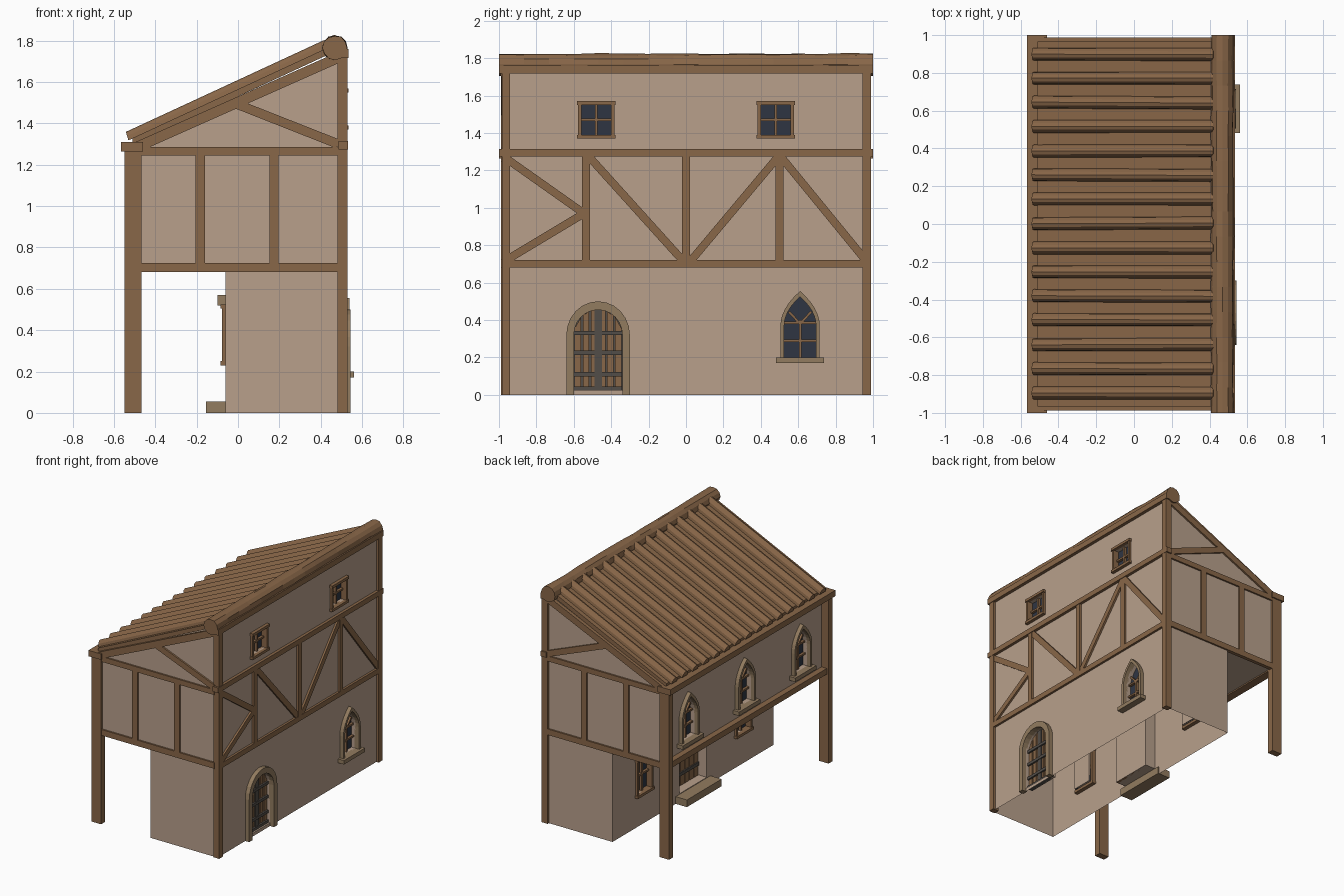
import bpy, bmesh, math, random

if "Cube" in bpy.data.objects:
    bpy.data.objects.remove(bpy.data.objects["Cube"])
random.seed(4)


def mat(name, r, g, b):
    m = bpy.data.materials.new(name)
    m.diffuse_color = (r, g, b, 1)
    m.use_nodes = True
    m.node_tree.nodes["Principled BSDF"].inputs["Base Color"].default_value = m.diffuse_color
    return m


WOOD = mat("wood", 0.25, 0.135, 0.065)
PLASTER = mat("plaster", 0.48, 0.35, 0.26)
STONE = mat("stone", 0.29, 0.20, 0.115)
GLASS = mat("glass", 0.028, 0.036, 0.055)
IRON = mat("iron", 0.085, 0.075, 0.065)
cutters = []


def solid(name, a, b, m):
    """Closed solid between two matching 3D loops."""
    bm = bmesh.new()
    va, vb = [bm.verts.new(p) for p in a], [bm.verts.new(p) for p in b]
    n = len(va)
    bm.faces.new(va)
    bm.faces.new(vb[::-1])
    for i in range(n):
        bm.faces.new((va[i], vb[i], vb[(i + 1) % n], va[(i + 1) % n]))
    bmesh.ops.recalc_face_normals(bm, faces=bm.faces)
    me = bpy.data.meshes.new(name)
    bm.to_mesh(me)
    bm.free()
    me.materials.append(m)
    ob = bpy.data.objects.new(name, me)
    bpy.context.collection.objects.link(ob)
    return ob


def prism(name, axis, pts, d0, d1, m):
    """Extrude a flat outline (horizontal, z) along x or y."""
    put = (lambda p, d: (d, p[0], p[1])) if axis == 'x' else (lambda p, d: (p[0], d, p[1]))
    return solid(name, [put(p, d0) for p in pts], [put(p, d1) for p in pts], m)


def rect(a0, a1, z0, z1):
    return [(a0, z0), (a1, z0), (a1, z1), (a0, z1)]


def box(name, x0, x1, y0, y1, z0, z1, m):
    return prism(name, 'x', rect(y0, y1, z0, z1), x0, x1, m)


def bar(name, axis, a, b, w, d0, d1, m=WOOD):
    dx, dz = b[0] - a[0], b[1] - a[1]
    k = w / 2 / math.hypot(dx, dz)
    nx, nz = -dz * k, dx * k
    pts = [(a[0] + nx, a[1] + nz), (a[0] - nx, a[1] - nz), (b[0] - nx, b[1] - nz), (b[0] + nx, b[1] + nz)]
    return prism(name, axis, pts, d0, d1, m)


def arch(c, hw, z0, zs, z1, pointed):
    """Arched outline from the bottom left over the top to the bottom right."""
    left = []
    for i in range(7):
        t = i / 6
        if pointed:
            left.append((-hw * (1 - t ** 2), zs + (z1 - zs) * t))
        else:
            a = t * math.pi / 2
            left.append((-hw * math.cos(a), zs + (z1 - zs) * math.sin(a)))
    right = [(-u, z) for u, z in left[-2::-1]]
    return [(c + u, z) for u, z in [(-hw, z0)] + left + right + [(hw, z0)]]


def pocket(pts, X, s, depth):
    ob = prism("opening_cutter", 'x', pts, X - s * depth, X + s * 0.06, PLASTER)
    ob.hide_render = True
    cutters.append(ob)


def arched_window(X, s, c, z):
    inner = arch(c, 0.085, z, z + 0.17, z + 0.325, True)
    outer = arch(c, 0.105, z, z + 0.17, z + 0.355, True)
    pocket(inner, X, s, 0.05)
    prism("window_surround", 'x', outer + inner[::-1], X - s * 0.01, X + s * 0.03, STONE)
    prism("window_glass", 'x', inner, X - s * 0.049, X - s * 0.035, GLASS)
    box("window_sill", X - s * 0.01, X + s * 0.05, c - 0.128, c + 0.128, z - 0.03, z, STONE)
    lead = [((0, 0), (0, 0.19)), ((-0.085, 0.09), (0.085, 0.09)), ((-0.084, 0.185), (0.084, 0.185)),
            ((0, 0.18), (-0.06, 0.245)), ((0, 0.18), (0.06, 0.245)), ((0, 0.18), (0, 0.2))]
    for a, b in lead:
        bar("window_muntin", 'x', (c + a[0], z + a[1]), (c + b[0], z + b[1]), 0.013, X - s * 0.04, X - s * 0.015)


def square_window(X, s, c, z0, z1, out):
    pocket(rect(c - 0.08, c + 0.08, z0 + 0.02, z1 - 0.02), X, s, 0.045)
    prism("window_glass", 'x', rect(c - 0.08, c + 0.08, z0 + 0.02, z1 - 0.02), X - s * 0.044, X - s * 0.03, GLASS)
    for z in (z0, z1 - 0.02):
        box("window_cap", X - s * 0.03, X + s * out, c - 0.102, c + 0.102, z, z + 0.02, WOOD)
    for u in (-0.088, 0.088):
        box("window_jamb", X - s * 0.03, X + s * (out - 0.008), c + u - 0.009, c + u + 0.009, z0 + 0.02, z1 - 0.02, WOOD)
    zm = (z0 + z1) / 2
    bar("window_muntin", 'x', (c, z0 + 0.02), (c, z1 - 0.02), 0.014, X - s * 0.035, X - s * 0.01)
    bar("window_muntin", 'x', (c - 0.08, zm), (c + 0.08, zm), 0.014, X - s * 0.035, X - s * 0.01)


XR, XU, XG = 0.51, -0.49, -0.06   # street wall, jettied wall, ground floor wall

# plaster body with the jettied upper floor
body = prism("plaster_walls", 'y', [(XG, 0), (XR, 0), (XR, 1.74), (XU, 1.29), (XU, 0.69), (XG, 0.69)],
             -0.975, 0.975, PLASTER)

# windows
arched_window(XR, 1, 0.61, 0.2)
for c in (-0.68, 0, 0.68):
    arched_window(XU, -1, c, 0.8)
for c in (-0.48, 0.48):
    square_window(XR, 1, c, 1.37, 1.57, 0.025)
for c in (-0.6, 0.6):
    square_window(XG, -1, c, 0.23, 0.525, 0.025)

# arched street door
c = -0.47
inner = arch(c, 0.13, 0.025, 0.32, 0.455, False)
pocket(inner, XR, 1, 0.06)
prism("arch_door_surround", 'x', arch(c, 0.17, 0, 0.32, 0.5, False) + arch(c, 0.13, 0, 0.32, 0.455, False)[::-1],
      XR - 0.01, 0.543, STONE)
prism("arch_door_back", 'x', inner, XR - 0.059, XR - 0.04, IRON)
for i in range(6):
    u = -0.108 + i * 0.0433
    tops = [0.32 + 0.135 * math.sqrt(1 - (v / 0.13) ** 2) for v in (u - 0.017, u + 0.017)]
    prism("arch_door_plank", 'x', [(c + u - 0.017, 0.03), (c + u + 0.017, 0.03), (c + u + 0.017, tops[1]),
                                   (c + u - 0.017, tops[0])], XR - 0.045, XR - 0.025, WOOD)
box("arch_door_strip", XR - 0.04, XR - 0.018, c - 0.02, c + 0.02, 0.03, 0.455, IRON)
for z in (0.035, 0.11, 0.225, 0.33):
    box("arch_door_band", XR - 0.04, XR - 0.012, c - 0.128, c + 0.128, z - 0.011, z + 0.011, IRON)

# recessed door under the jetty, with lintel and step
pocket(rect(-0.165, 0.165, 0.06, 0.52), XG, -1, 0.09)
for i in range(6):
    y = -0.165 + i * 0.055
    box("door_plank", 0.01, 0.028, y + 0.003, y + 0.052, 0.06, 0.52, WOOD)
for z in (0.14, 0.42):
    box("door_band", 0.0, 0.012, -0.16, 0.16, z, z + 0.025, IRON)
box("door_lintel", -0.10, -0.05, -0.2, 0.2, 0.52, 0.57, STONE)
box("door_step", -0.155, -0.05, -0.21, 0.21, 0, 0.055, STONE)

# carve the openings and leave the ground floor open underneath
for cut in cutters:
    mod = body.modifiers.new("opening", 'BOOLEAN')
    mod.operation, mod.solver, mod.object = 'DIFFERENCE', 'EXACT', cut
bpy.context.view_layer.update()
walls = bpy.data.meshes.new_from_object(body.evaluated_get(bpy.context.evaluated_depsgraph_get()))
body.modifiers.clear()
body.data = walls
for cut in cutters:
    bpy.data.objects.remove(cut)
bm = bmesh.new()
bm.from_mesh(walls)
bmesh.ops.delete(bm, geom=[f for f in bm.faces if all(v.co.z < 0.001 for v in f.verts)], context='FACES')
bm.to_mesh(walls)
bm.free()

# corner posts and end-wall framing, mirrored front and back
for s in (-1, 1):
    y0, y1 = sorted((s * 0.94, s * 0.99))
    box("jetty_post", -0.55, -0.467, y0, y1, 0, 1.27, WOOD)
    box("corner_post", 0.48, 0.53, y0 + 0.005, y1, 0, 1.73, WOOD)
    d = (s * 0.96, s * 0.988)
    bar("end_lower_beam", 'y', (-0.47, 0.703), (0.49, 0.703), 0.045, *d)
    bar("end_upper_beam", 'y', (-0.47, 1.265), (0.49, 1.265), 0.04, *d)
    for x in (-0.182, 0.174):
        bar("end_stud", 'y', (x, 0.72), (x, 1.25), 0.045, *d)
    bar("end_rafter", 'y', (-0.49, 1.285), (0.5, 1.725), 0.05, *d)
    bar("end_brace", 'y', (0.485, 1.3), (-0.01, 1.495), 0.045, *d)

# street wall framing
d = (0.49, 0.527)
bar("street_lower_beam", 'x', (-0.97, 0.7), (0.97, 0.7), 0.04, *d)
box("street_upper_beam", 0.485, 0.532, -1, 1, 1.275, 1.315, WOOD)
box("street_top_beam", 0.48, 0.535, -1, 1, 1.717, 1.76, WOOD)
for y in (-0.535, 0, 0.5):
    bar("street_stud", 'x', (y, 0.71), (y, 1.285), 0.042, *d)
for a, b in [((-0.97, 1.27), (-0.545, 0.97)), ((-0.97, 0.715), (-0.545, 0.97)), ((-0.52, 1.275), (-0.01, 0.71)),
             ((0.02, 0.71), (0.49, 1.27)), ((0.51, 1.27), (0.96, 0.72))]:
    bar("street_brace", 'x', a, b, 0.042, d[0], 0.525)

# jetty beams
box("jetty_beam", -0.535, -0.47, -0.95, 0.95, 0.68, 0.725, WOOD)
box("eave_beam", -0.567, -0.46, -1, 1, 1.265, 1.31, WOOD)


# roof deck and rounded tile rolls
def roof_z(x):
    return 1.36 + 0.463 * (x + 0.53)


prism("roof_deck", 'y', [(-0.51, roof_z(-0.51) - 0.075), (0.47, roof_z(0.47) - 0.075),
                         (0.47, roof_z(0.47) - 0.04), (-0.51, roof_z(-0.51) - 0.04)], -0.965, 0.965, WOOD)
for i in range(15):
    y = -0.893 + i * 0.128
    prof = [(0.034 * math.cos(a), 0.041 * math.sin(a)) for a in [k * math.pi / 6 for k in range(7)]]
    loops = []
    for x in (-0.53, 0.43):
        j = random.uniform(-0.003, 0.003)
        loops.append([(x - 0.3 * h, y + u + j, roof_z(x) - 0.042 + h) for u, h in prof])
    solid("roof_tile_roll", *loops, WOOD)

# rough ridge log
bpy.ops.mesh.primitive_cylinder_add(vertices=12, radius=0.06, depth=2, location=(0.468, 0, 1.765),
                                    rotation=(math.pi / 2, 0, 0))
ridge = bpy.context.object
ridge.name = "ridge_log"
ridge.data.materials.append(WOOD)
bm = bmesh.new()
bm.from_mesh(ridge.data)
bmesh.ops.subdivide_edges(bm, edges=[e for e in bm.edges if e.calc_length() > 1], cuts=14)
for v in bm.verts:
    k = random.uniform(0.94, 1.05)
    v.co.x, v.co.y = v.co.x * k, v.co.y * k
bm.to_mesh(ridge.data)
bm.free()
